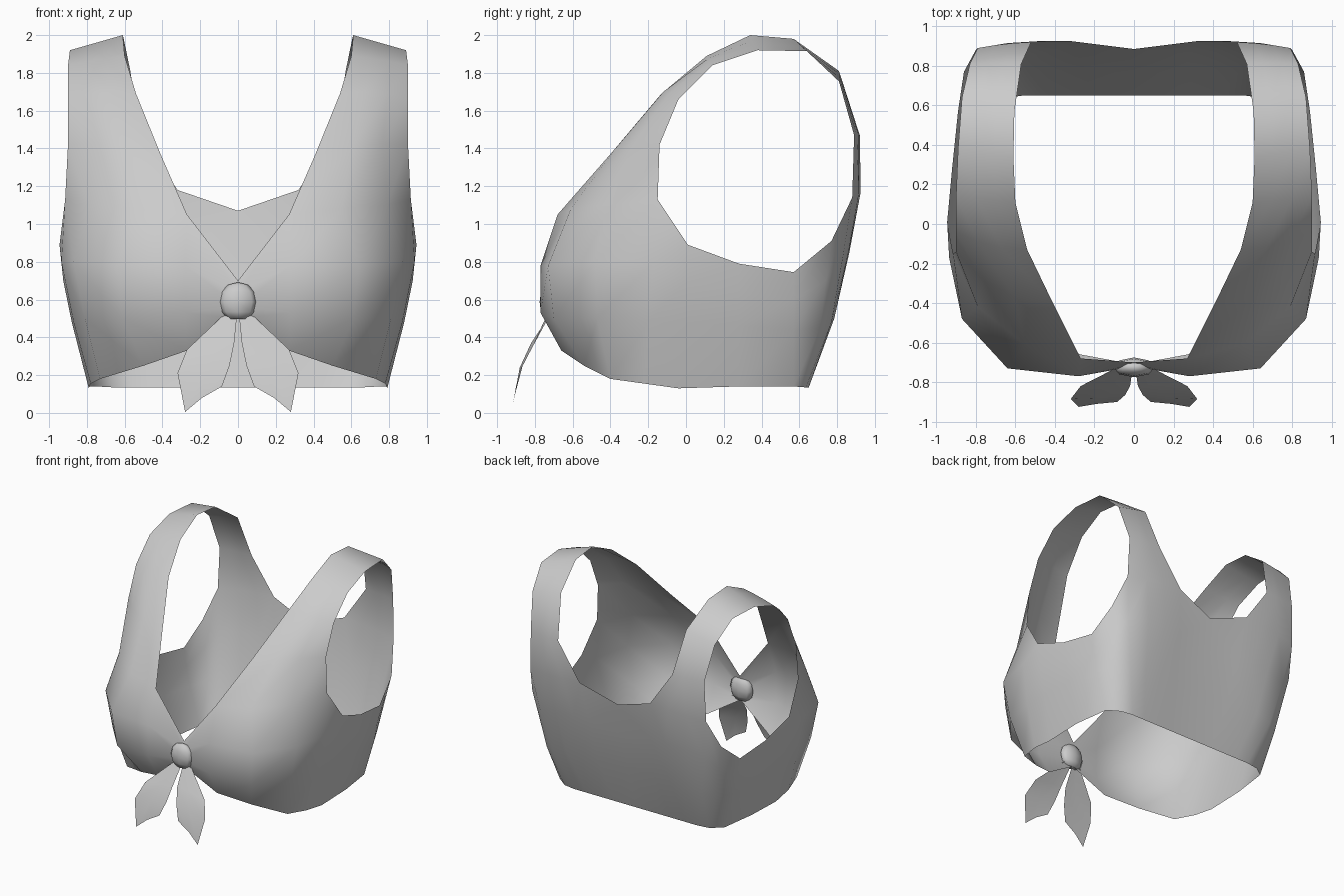
import bpy, bmesh, math
from mathutils import Vector


def make_object(name, rows, mirror=True):
    """Loft quads between rows of points, weld, mirror over x, shade smooth."""
    bm = bmesh.new()
    for row_a, row_b in zip(rows, rows[1:]):
        for i in range(len(row_a) - 1):
            quad = [row_a[i], row_a[i + 1], row_b[i + 1], row_b[i]]
            bm.faces.new([bm.verts.new(p) for p in quad])
    return finish(name, bm, mirror)


def finish(name, bm, mirror):
    if mirror:
        geom = bm.verts[:] + bm.edges[:] + bm.faces[:]
        bmesh.ops.mirror(bm, geom=geom, axis='X', merge_dist=0.0001)
    bmesh.ops.remove_doubles(bm, verts=bm.verts, dist=0.001)
    bmesh.ops.recalc_face_normals(bm, faces=bm.faces)
    mesh = bpy.data.meshes.new(name)
    bm.to_mesh(mesh)
    bm.free()
    obj = bpy.data.objects.new(name, mesh)
    bpy.context.collection.objects.link(obj)
    for poly in mesh.polygons:
        poly.use_smooth = True
    return obj


# Body cross-sections, each from front centre round the side to back centre
hem = [(0, -.71, .50), (.27, -.66, .33), (.50, -.54, .25), (.73, -.40, .18),
       (.78, -.22, .155), (.79, -.04, .13), (.79, .28, .14), (.75, .57, .14),
       (.66, .635, .135), (.56, .65, .135), (.45, .65, .135), (.32, .65, .135),
       (.20, .65, .135), (0, .65, .135)]
waist = [(0, -.72, .56), (.28, -.77, .53), (.61, -.70, .50), (.81, -.47, .50),
         (.87, -.20, .48), (.88, .01, .48), (.87, .28, .46), (.84, .57, .44),
         (.77, .71, .45), (.68, .77, .48), (.54, .785, .50), (.40, .78, .50),
         (.26, .775, .50), (0, .76, .50)]
bust = [(0, -.71, .63), (.28, -.77, .78), (.64, -.73, .78), (.87, -.48, .80),
        (.935, -.17, .80), (.925, .01, .70), (.905, .28, .64), (.87, .57, .60),
        (.82, .74, .70), (.75, .83, .82), (.58, .86, .85), (.42, .865, .85),
        (.28, .86, .85), (0, .83, .80)]
top_edge = [(0, -.70, .70), (.27, -.68, 1.05), (.55, -.61, 1.08), (.79, -.42, 1.10),
            (.915, -.15, 1.13), (.945, .01, .89), (.92, .28, .79), (.89, .57, .745),
            (.86, .77, .91), (.80, .88, 1.14), (.64, .915, 1.16), (.48, .925, 1.17),
            (.32, .925, 1.18), (0, .885, 1.07)]

# Shoulder strap: neck edge, armhole edge, outward bulge of the middle
strap_path = [((.41, -.40, 1.37), (.90, -.14, 1.42), (.03, -.055, .02)),
              ((.54, -.13, 1.69), (.90, -.04, 1.66), (.01, -.02, .02)),
              ((.60, .11, 1.89), (.90, .14, 1.84), (0, 0, .005)),
              ((.61, .34, 2.0), (.89, .38, 1.92), (0, 0, 0)),
              ((.605, .57, 1.98), (.87, .64, 1.915), (0, 0, 0)),
              ((.57, .81, 1.81), (.83, .81, 1.755), (0, .005, 0)),
              ((.52, .92, 1.47), (.79, .89, 1.47), (0, .005, 0))]
strap = [top_edge[1:5]]
for neck, arm, bulge in strap_path:
    neck, arm, bulge = Vector(neck), Vector(arm), Vector(bulge)
    strap.append([neck, neck.lerp(arm, 1 / 3) + bulge, neck.lerp(arm, 2 / 3) + bulge, arm])
strap.append(top_edge[9:13][::-1])

# Body and straps form one continuous cloth sheet
bm = bmesh.new()
for rows in ([hem, waist, bust, top_edge], strap):
    for a, b in zip(rows, rows[1:]):
        for i in range(len(a) - 1):
            bm.faces.new([bm.verts.new(p) for p in (a[i], a[i + 1], b[i + 1], b[i])])
finish("tie_front_top", bm, True)

# Hanging ribbon tails
for side, name in ((1, "ribbon_tail_left"), (-1, "ribbon_tail_right")):
    tail = [[(.005, -.72, .52), (.04, -.735, .52), (.075, -.72, .52)],
            [(.02, -.82, .37), (.11, -.81, .36), (.27, -.82, .335)],
            [(.045, -.865, .25), (.17, -.88, .24), (.32, -.885, .21)],
            [(.085, -.90, .14), (.19, -.91, .08), (.28, -.925, .005)]]
    make_object(name, [[(x * side, y, z) for x, y, z in row] for row in tail], False)

# Knot
bm = bmesh.new()
bmesh.ops.create_uvsphere(bm, u_segments=8, v_segments=6, radius=1)
for v in bm.verts:
    v.co = (v.co.x * .105, v.co.y * .05 - .725, max(v.co.z, -.85) * .105 + .587)
finish("knot", bm, False)
